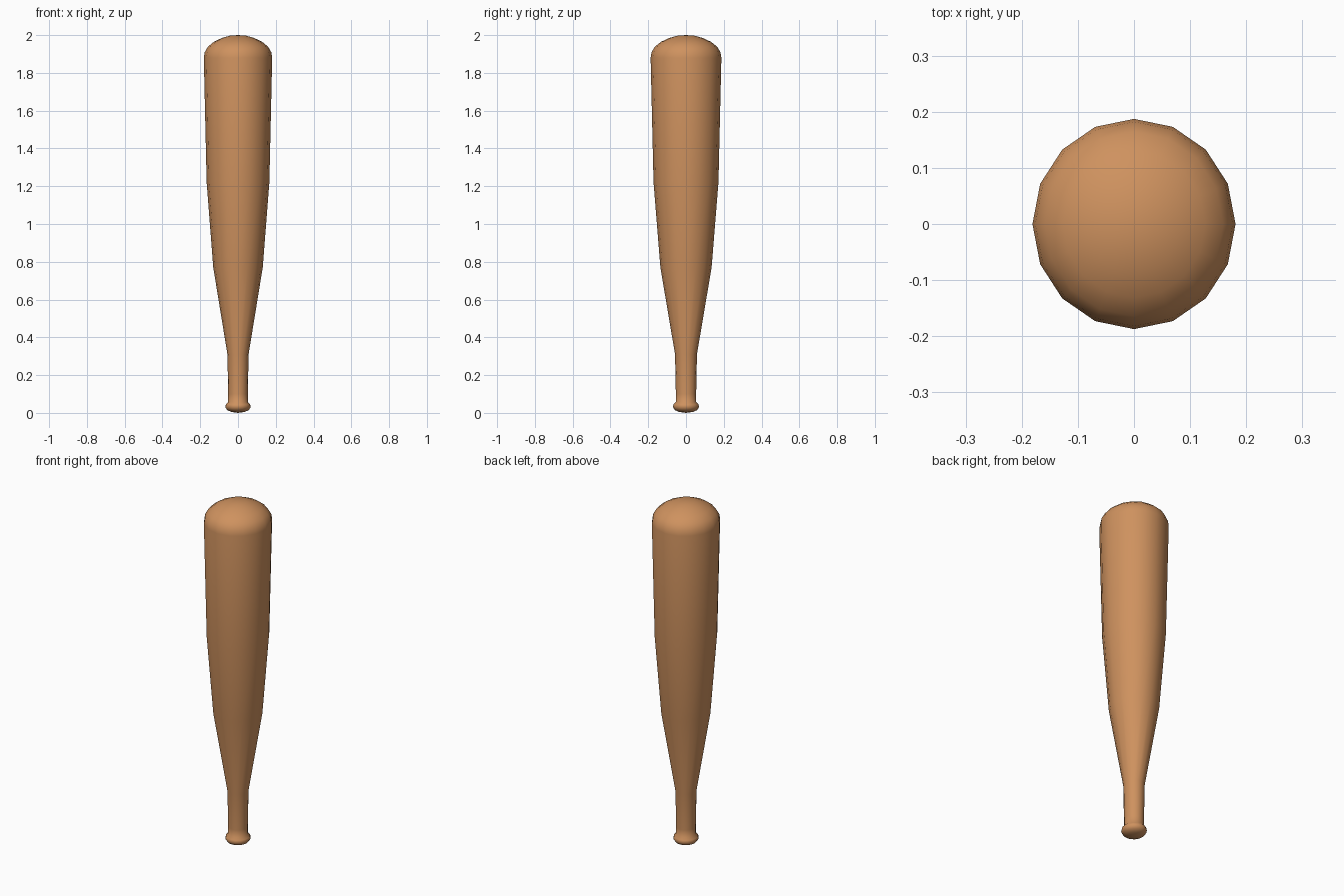
import bpy, bmesh, math

if "Cube" in bpy.data.objects:
    bpy.data.objects.remove(bpy.data.objects["Cube"])

SIDES = 16
RX, RY = 1.0, 1.035   # the bat is very slightly wider front to back

wood = bpy.data.materials.new("warm wood")
wood.diffuse_color = (0.62, 0.287, 0.114, 1)
wood.use_nodes = True
wood.node_tree.nodes["Principled BSDF"].inputs["Base Color"].default_value = wood.diffuse_color

# (radius, height): knob, handle, taper, barrel, domed end
profile = [
    (0.0, 0.0), (0.035, 0.005), (0.056, 0.014), (0.067, 0.03), (0.064, 0.045), (0.052, 0.058),
    (0.052, 0.10), (0.056, 0.31),
    (0.131, 0.77), (0.166, 1.22), (0.181, 1.88),
    (0.176, 1.91), (0.159, 1.939), (0.127, 1.965), (0.085, 1.985), (0.043, 1.997), (0.0, 2.0),
]

bm = bmesh.new()
rings = []
for r, z in profile:
    if r == 0:
        rings.append([bm.verts.new((0, 0, z))])
    else:
        rings.append([bm.verts.new((r * RX * math.cos(2 * math.pi * i / SIDES),
                                    r * RY * math.sin(2 * math.pi * i / SIDES), z))
                      for i in range(SIDES)])

# Skin neighbouring rings
for a, b in zip(rings, rings[1:]):
    for i in range(SIDES):
        j = (i + 1) % SIDES
        if len(a) == 1:
            bm.faces.new((a[0], b[j], b[i]))
        elif len(b) == 1:
            bm.faces.new((a[i], a[j], b[0]))
        else:
            bm.faces.new((a[i], a[j], b[j], b[i]))
bmesh.ops.recalc_face_normals(bm, faces=bm.faces)
for f in bm.faces:
    f.smooth = True

mesh = bpy.data.meshes.new("bat")
bm.to_mesh(mesh)
bm.free()
mesh.materials.append(wood)
bat = bpy.data.objects.new("bat", mesh)
bpy.context.collection.objects.link(bat)
